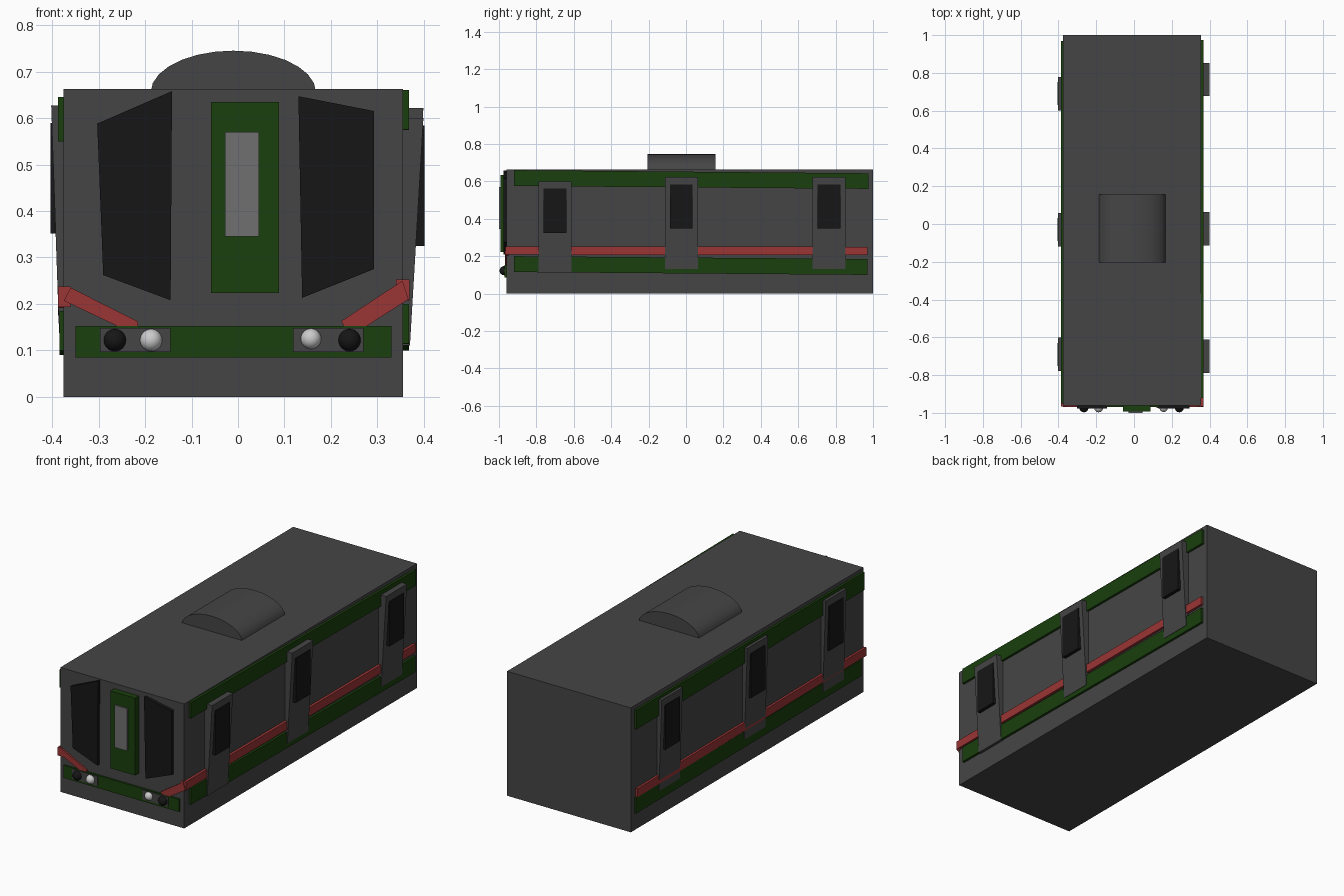
import bpy, bmesh, math
from mathutils import Vector

if "Cube" in bpy.data.objects:
    bpy.data.objects.remove(bpy.data.objects["Cube"])


def material(name, rgb):
    m = bpy.data.materials.new(name)
    m.diffuse_color = (*rgb, 1)
    m.use_nodes = True
    m.node_tree.nodes["Principled BSDF"].inputs["Base Color"].default_value = m.diffuse_color
    return m


GREY = material("dark_grey", (0.06, 0.06, 0.06))
GREEN = material("green", (0.01, 0.05, 0.004))
RED = material("red", (0.33, 0.035, 0.035))
BLACK = material("black", (0.008, 0.008, 0.008))
GLASS = material("light_grey", (0.16, 0.16, 0.16))
WHITE = material("white", (0.75, 0.75, 0.75))


def prism(name, profile, axis, lo, hi, mat):
    """Extrude a 2D profile along an axis; the profile uses the other two axes in order."""
    def place(p, d):
        c = list(p)
        c.insert("xyz".index(axis), d)
        return Vector(c)
    bm = bmesh.new()
    face = bm.faces.new([bm.verts.new(place(p, lo)) for p in profile])
    ext = bmesh.ops.extrude_face_region(bm, geom=[face])
    move = place((0, 0), hi - lo)
    bmesh.ops.translate(bm, vec=move,
                        verts=[v for v in ext["geom"] if isinstance(v, bmesh.types.BMVert)])
    bmesh.ops.recalc_face_normals(bm, faces=bm.faces)
    mesh = bpy.data.meshes.new(name)
    bm.to_mesh(mesh)
    bm.free()
    mesh.materials.append(mat)
    ob = bpy.data.objects.new(name, mesh)
    bpy.context.collection.objects.link(ob)
    return ob


def rect(a0, a1, b0, b1):
    return [(a0, b0), (a1, b0), (a1, b1), (a0, b1)]


def smooth(ob):
    bpy.ops.object.select_all(action="DESELECT")
    ob.select_set(True)
    bpy.context.view_layer.objects.active = ob
    bpy.ops.object.shade_smooth_by_angle(angle=math.radians(35))


# Carriage body
prism("carriage_body", rect(-0.375, 0.355, 0, 0.663), "y", -0.96, 1.0, GREY)

# Rounded roof unit
arc = [(-0.01 + 0.178 * math.cos(math.pi * i / 14), 0.655 + 0.09 * math.sin(math.pi * i / 14))
       for i in range(15)]
smooth(prism("roof_unit", arc, "y", -0.205, 0.157, GREY))

# Side stripes: front end y, z low, z high, then back end
right = [("upper_stripe", GREEN, -0.92, 0.575, 0.66, 0.975, 0.56, 0.643, 0.368),
         ("lower_stripe", GREEN, -0.92, 0.115, 0.2, 0.97, 0.1, 0.185, 0.368),
         ("red_stripe", RED, -0.965, 0.208, 0.253, 0.97, 0.205, 0.25, 0.369)]
left = [("upper_stripe", GREEN, -0.95, 0.55, 0.645, 0.97, 0.54, 0.642, -0.387),
        ("lower_stripe", GREEN, -0.93, 0.1, 0.185, 0.97, 0.09, 0.175, -0.384),
        ("red_stripe", RED, -0.965, 0.193, 0.238, 0.96, 0.175, 0.22, -0.387)]
for side, inner, rows in (("right", 0.34, right), ("left", -0.36, left)):
    for name, mat, y0, a, b, y1, c, d, outer in rows:
        prism(f"{side}_{name}", [(y0, a), (y1, c), (y1, d), (y0, b)], "x", inner, outer, mat)

# Side doors lean outward toward the top; each has a dark upright window
doors = {"right": [(-0.7, 0.6), (-0.025, 0.622), (0.765, 0.622)],
         "left": [(-0.69, 0.627), (-0.03, 0.627), (0.69, 0.627)]}
for side, foot, head, inner, glass in (("right", 0.37, 0.399, 0.34, 0.401),
                                       ("left", -0.385, -0.402, -0.36, -0.404)):
    for i, (y, top) in enumerate(doors[side], 1):
        bottom = top - 0.49
        prism(f"{side}_door_{i}", [(inner, bottom), (foot, bottom), (head, top), (inner, top)],
              "y", y - 0.088, y + 0.088, GREY)
        prism(f"{side}_door_window_{i}", rect(y - 0.061, y + 0.061, top - 0.275, top - 0.038),
              "x", inner, glass, BLACK)

# Windscreens
prism("windscreen_left", [(-0.303, 0.588), (-0.142, 0.658), (-0.145, 0.208), (-0.29, 0.262)],
      "y", -0.977, -0.95, BLACK)
prism("windscreen_right", [(0.13, 0.647), (0.293, 0.615), (0.293, 0.275), (0.138, 0.213)],
      "y", -0.977, -0.95, BLACK)

# Front door and its window
prism("front_door", rect(-0.058, 0.088, 0.223, 0.635), "y", -0.992, -0.95, GREEN)
prism("front_door_window", rect(-0.028, 0.045, 0.345, 0.57), "y", -1.0, -0.95, GLASS)

# Bumper band and slanted red bars
prism("bumper", rect(-0.35, 0.33, 0.085, 0.152), "y", -0.97, -0.95, GREEN)
prism("front_red_bar_left", [(-0.375, 0.207), (-0.36, 0.235), (-0.215, 0.162), (-0.215, 0.15),
                             (-0.255, 0.15)], "y", -0.969, -0.95, RED)
prism("front_red_bar_right", [(0.222, 0.163), (0.354, 0.25), (0.367, 0.21), (0.27, 0.148),
                              (0.23, 0.148)], "y", -0.969, -0.95, RED)

# Headlamp housings and lamps
prism("lamp_housing_left", rect(-0.297, -0.145, 0.097, 0.148), "y", -0.974, -0.95, GREY)
prism("lamp_housing_right", rect(0.118, 0.27, 0.097, 0.148), "y", -0.974, -0.95, GREY)
for name, x, z, r, mat in (("tail_lamp_left", -0.265, 0.122, 0.024, BLACK),
                           ("headlamp_left", -0.187, 0.122, 0.024, WHITE),
                           ("headlamp_right", 0.157, 0.125, 0.022, WHITE),
                           ("tail_lamp_right", 0.24, 0.122, 0.024, BLACK)):
    bpy.ops.mesh.primitive_uv_sphere_add(segments=24, ring_count=12, radius=r,
                                         location=(x, -0.973, z))
    lamp = bpy.context.object
    lamp.name = name
    lamp.data.materials.append(mat)
    smooth(lamp)
